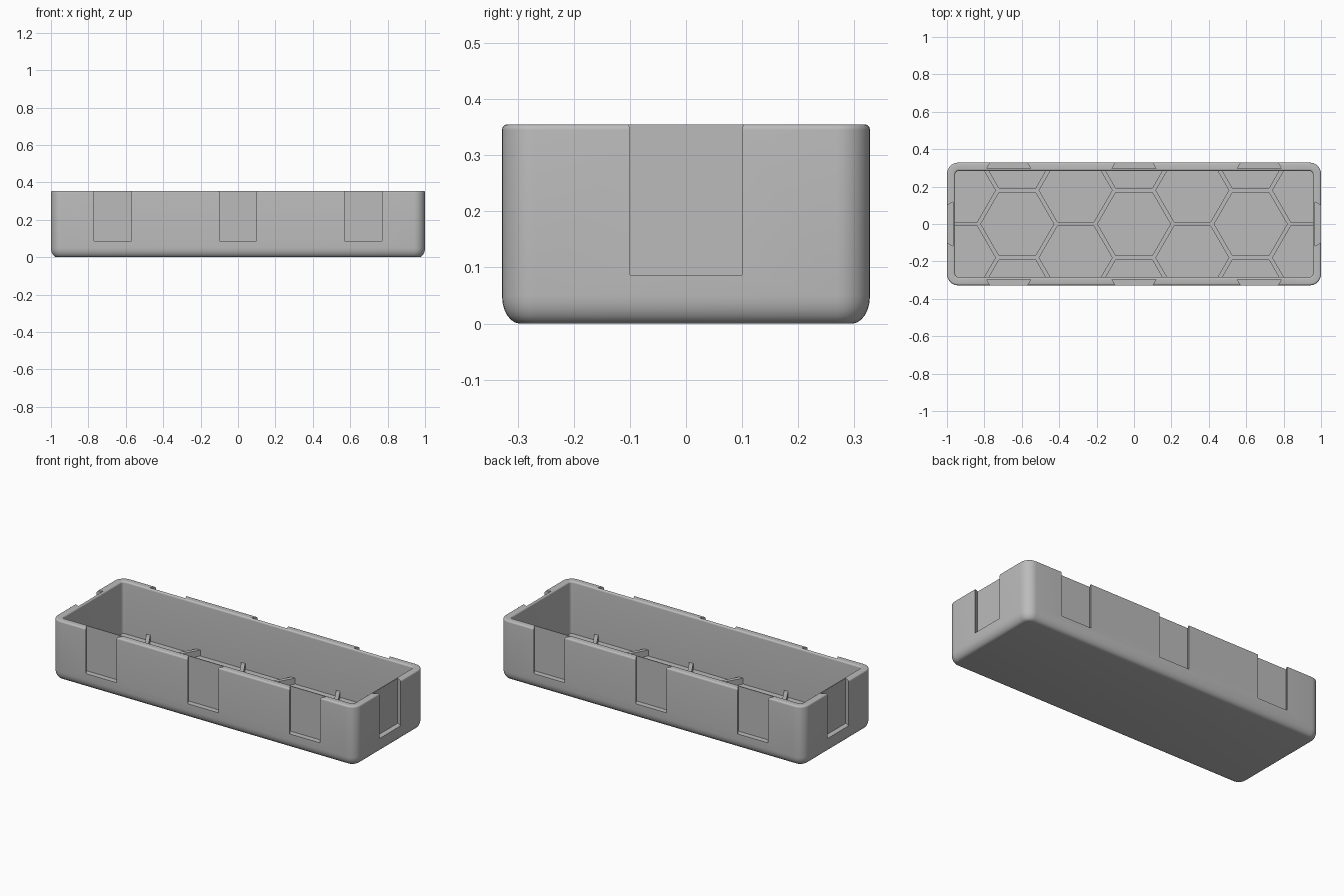
import bpy, bmesh
from math import cos, sin, pi, radians, sqrt

if "Cube" in bpy.data.objects:
    bpy.data.objects.remove(bpy.data.objects["Cube"], do_unlink=True)

HX, HY, H = 1.0, 0.328, 0.355
WALL, FLOOR = 0.044, 0.045
RIB_TOP, HEX_R, CELL_R = 0.08, 0.208, 0.195

grey = bpy.data.materials.new("plain grey")
grey.use_nodes = True
grey.diffuse_color = (0.5, 0.5, 0.5, 1)
grey.node_tree.nodes["Principled BSDF"].inputs["Base Color"].default_value = (0.5, 0.5, 0.5, 1)


def finish(name, bm):
    bmesh.ops.recalc_face_normals(bm, faces=bm.faces)
    mesh = bpy.data.meshes.new(name)
    bm.to_mesh(mesh)
    bm.free()
    mesh.materials.append(grey)
    obj = bpy.data.objects.new(name, mesh)
    bpy.context.collection.objects.link(obj)
    return obj


def activate(obj):
    bpy.ops.object.select_all(action="DESELECT")
    obj.select_set(True)
    bpy.context.view_layer.objects.active = obj


def rounded_rect(bm, inset, z, radius, steps=8):
    """Ring of vertices around a rounded rectangle."""
    cx, cy = HX - inset - radius, HY - inset - radius
    ring = []
    for q, (sx, sy) in enumerate([(1, 1), (-1, 1), (-1, -1), (1, -1)]):
        for i in range(steps + 1):
            a = (q + i / steps) * pi / 2
            ring.append(bm.verts.new((sx * cx + radius * cos(a), sy * cy + radius * sin(a), z)))
    return ring


def prism(bm, points, z0, z1):
    low = [bm.verts.new((x, y, z0)) for x, y in points]
    high = [bm.verts.new((x, y, z1)) for x, y in points]
    bm.faces.new(low)
    bm.faces.new(high)
    for i in range(len(points)):
        j = (i + 1) % len(points)
        bm.faces.new((low[i], low[j], high[j], high[i]))


def cut(obj, cutter):
    mod = obj.modifiers.new("cut", "BOOLEAN")
    mod.operation, mod.solver, mod.object = "DIFFERENCE", "EXACT", cutter
    activate(obj)
    bpy.ops.object.modifier_apply(modifier=mod.name)
    bpy.data.objects.remove(cutter, do_unlink=True)


# Tray shell: (inset, height, corner radius) from base centre, over the rim, to the floor
arc = [i / 6 * pi / 2 for i in range(7)]
EDGE, BASE_W, BASE_H, CORNER, INNER = 0.01, 0.032, 0.05, 0.06, 0.018
profile = [(BASE_W * (1 - sin(a)), BASE_H * (1 - cos(a)), CORNER - BASE_W * (1 - sin(a))) for a in arc]
profile += [(EDGE * (1 - cos(a)), H - EDGE * (1 - sin(a)), CORNER - EDGE * (1 - cos(a))) for a in arc]
profile += [(WALL - EDGE * (1 - sin(a)), H - EDGE * (1 - cos(a)), INNER + EDGE * (1 - sin(a))) for a in arc]
profile.append((WALL, FLOOR, INNER))
bm = bmesh.new()
rings = [rounded_rect(bm, *p) for p in profile]
for a, b in zip(rings, rings[1:]):
    for i in range(len(a)):
        j = (i + 1) % len(a)
        bm.faces.new((a[i], a[j], b[j], b[i]))
bm.faces.new(rings[0])
bm.faces.new(rings[-1])
tray = finish("tray", bm)

# Dovetail slots in the outer walls, wider on the inside, open at the top
DEPTH, NARROW, WIDE, OUT, SLOT_Z = 0.032, 0.1, 0.118, 0.02, 0.087
flare = (WIDE - NARROW) / DEPTH
mouth = NARROW - flare * OUT
bm = bmesh.new()
outline = [(-mouth, OUT), (mouth, OUT), (WIDE, -DEPTH), (-WIDE, -DEPTH)]
for side in (-1, 1):
    for centre in (-0.67, 0, 0.67):
        prism(bm, [(centre + u, side * (HY + v)) for u, v in outline], SLOT_Z, H + 0.1)
    prism(bm, [(side * (HX + v), u) for u, v in outline], SLOT_Z, H + 0.1)
cutter = finish("slot_cutter", bm)
cutter.hide_render = True
cut(tray, cutter)
activate(tray)
bpy.ops.object.shade_smooth_by_angle(angle=radians(30))

# Honeycomb floor ribs: a plate with hexagonal cells cut through
bm = bmesh.new()
px, py = HX - WALL + 0.006, HY - WALL + 0.006
prism(bm, [(-px, -py), (px, -py), (px, py), (-px, py)], FLOOR - 0.015, RIB_TOP)
ribs = finish("honeycomb_ribs", bm)
bm = bmesh.new()
pitch = sqrt(3) * HEX_R
for col in range(-3, 4):
    rows = (-0.5, 0.5) if col % 2 else (-1, 0, 1)
    for row in rows:
        cx, cy = col * 1.5 * HEX_R, row * pitch
        prism(bm, [(cx + CELL_R * cos(k * pi / 3), cy + CELL_R * sin(k * pi / 3)) for k in range(6)],
              FLOOR - 0.1, RIB_TOP + 0.1)
cutter = finish("cell_cutter", bm)
cutter.hide_render = True
cut(ribs, cutter)
